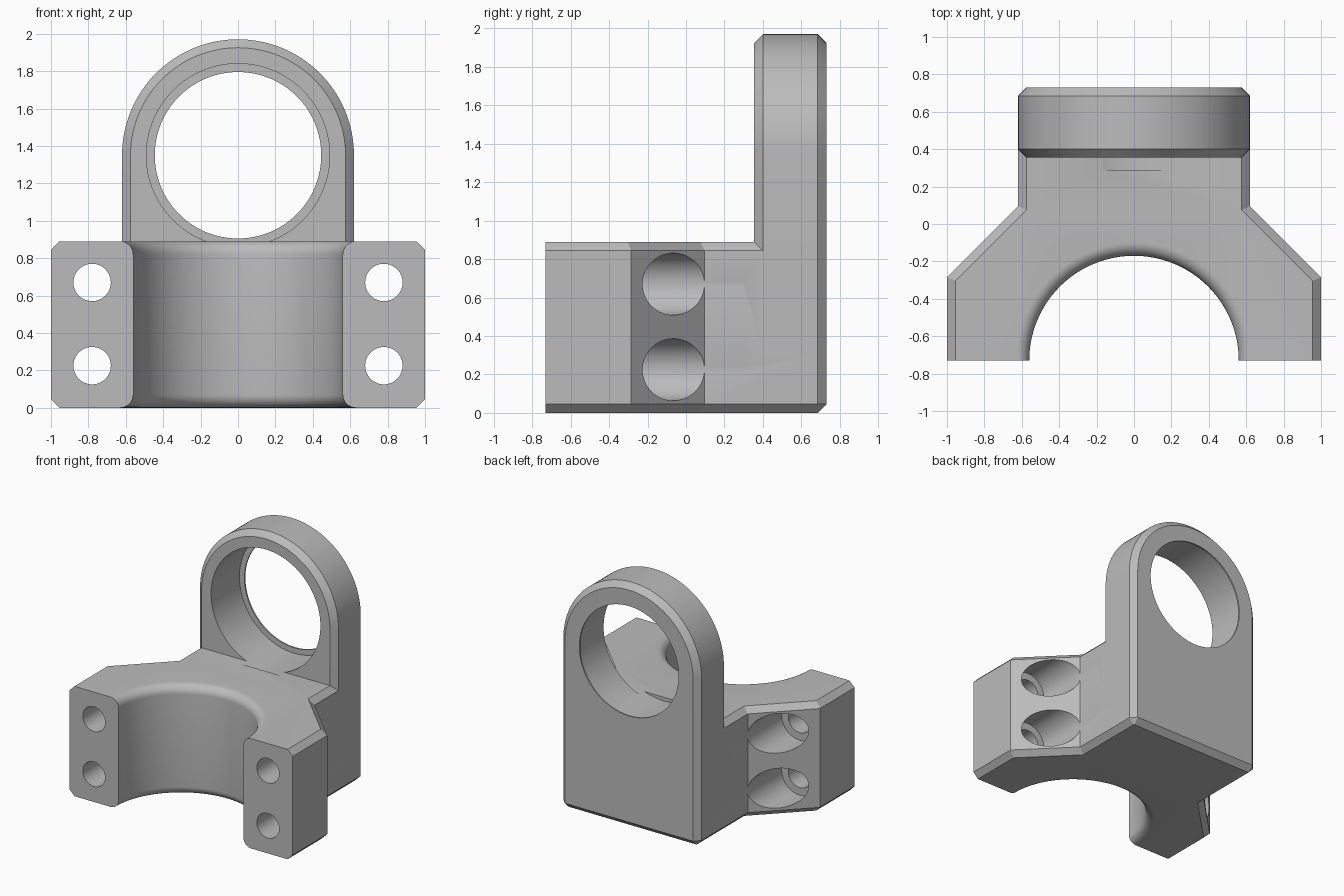
import bpy, bmesh, math
from mathutils import Matrix

if "Cube" in bpy.data.objects:
    bpy.data.objects.remove(bpy.data.objects["Cube"])

C = 0.045            # chamfer width
H = 0.89             # clamp block height
R, ZC = 0.62, 1.35   # arch outer radius and bore height
BACK, FRONT = 0.73, -0.73

grey = bpy.data.materials.new("grey")
grey.diffuse_color = (0.5, 0.5, 0.5, 1)
grey.use_nodes = True
grey.node_tree.nodes["Principled BSDF"].inputs["Base Color"].default_value = grey.diffuse_color


def to_object(name, bm):
    bmesh.ops.recalc_face_normals(bm, faces=bm.faces)
    me = bpy.data.meshes.new(name)
    bm.to_mesh(me)
    bm.free()
    ob = bpy.data.objects.new(name, me)
    bpy.context.collection.objects.link(ob)
    me.materials.append(grey)
    return ob


def loft(name, rings):
    """Solid through closed rings that share one point count."""
    bm = bmesh.new()
    loops = [[bm.verts.new(p) for p in ring] for ring in rings]
    n = len(loops[0])
    for a, b in zip(loops, loops[1:]):
        for i in range(n):
            j = (i + 1) % n
            bm.faces.new((a[i], a[j], b[j], b[i]))
    bm.faces.new(loops[0])
    bm.faces.new(loops[-1])
    return to_object(name, bm)


def rod(name, x, z, r, y0, y1, seg):
    """Cylinder along y."""
    def ring(y):
        return [(x + r * math.cos(2 * math.pi * i / seg), y,
                 z + r * math.sin(2 * math.pi * i / seg)) for i in range(seg)]
    return loft(name, [ring(y0), ring(y1)])


def boolean(target, tool, operation):
    mod = target.modifiers.new(operation, 'BOOLEAN')
    mod.operation = operation
    mod.solver = 'EXACT'
    mod.object = tool
    bpy.context.view_layer.objects.active = target
    bpy.ops.object.modifier_apply(modifier=mod.name)
    bpy.data.objects.remove(tool, do_unlink=True)


# Clamp block: stepped plan outline, chamfered above and below
def mirrored(half, z):
    return [(x, y, z) for x, y in half] + [(-x, y, z) for x, y in reversed(half)]


full = [(1, FRONT), (1, -0.285), (R, 0.095), (R, BACK - C), (R - C, BACK)]
d = C * math.sqrt(2)
inset = [(1 - C, FRONT), (1 - C, 0.715 - d - (1 - C)), (R - C, 0.715 - d - (R - C)),
         (R - C, BACK - C - 0.004), (R - C - 0.004, BACK - C)]
bracket = loft("bracket", [mirrored(inset, 0), mirrored(full, C),
                           mirrored(full, H - C), mirrored(inset, H)])


# Upright arch plate, chamfered front and back
def arch(r, y):
    n = 64
    return [(r, y, 0.3)] + [(r * math.cos(math.pi * i / n), y, ZC + r * math.sin(math.pi * i / n))
                            for i in range(n + 1)] + [(-r, y, 0.3)]


Y0 = 0.355
plate = loft("arch_plate", [arch(R - C, Y0), arch(R, Y0 + C),
                            arch(R, BACK - C), arch(R - C, BACK)])
boolean(bracket, plate, 'UNION')

# Half-round saddle with rounded rims
SR, F, K = 0.56, 0.07, 8
rim = [(SR + F - F * math.sin(math.pi / 2 * i / K), F - F * math.cos(math.pi / 2 * i / K))
       for i in range(K + 1)]
profile = [(SR + F, -0.1)] + rim + [(r, H - z) for r, z in reversed(rim)] + [(SR + F, H + 0.1)]
SEG = 128
saddle = loft("saddle_cutter", [
    [(r * math.cos(2 * math.pi * i / SEG), FRONT + r * math.sin(2 * math.pi * i / SEG), z)
     for i in range(SEG)] for r, z in profile])
boolean(bracket, saddle, 'DIFFERENCE')

# Main bore: wide pocket from the front, thin lip at the back
boolean(bracket, rod("pocket_cutter", 0, ZC, 0.49, 0.29, 0.718, 128), 'DIFFERENCE')
boolean(bracket, rod("bore_cutter", 0, ZC, 0.445, 0.5, 0.9, 128), 'DIFFERENCE')

# Bolt holes with counterbores opening through the sloped shoulders
for x in (-0.78, 0.78):
    for z in (0.225, 0.67):
        boolean(bracket, rod("bolt_cutter", x, z, 0.1, -0.9, -0.2, 48), 'DIFFERENCE')
        boolean(bracket, rod("counterbore_cutter", x, z, 0.161, -0.34, 0.3, 64), 'DIFFERENCE')

# Smooth curves, sharp chamfers
bpy.ops.object.select_all(action='DESELECT')
bracket.select_set(True)
bpy.context.view_layer.objects.active = bracket
bpy.ops.object.shade_smooth_by_angle(angle=math.radians(25))

# Centre on the ground
bracket.data.transform(Matrix.Translation((0, 0, -min(v.co.z for v in bracket.data.vertices))))
